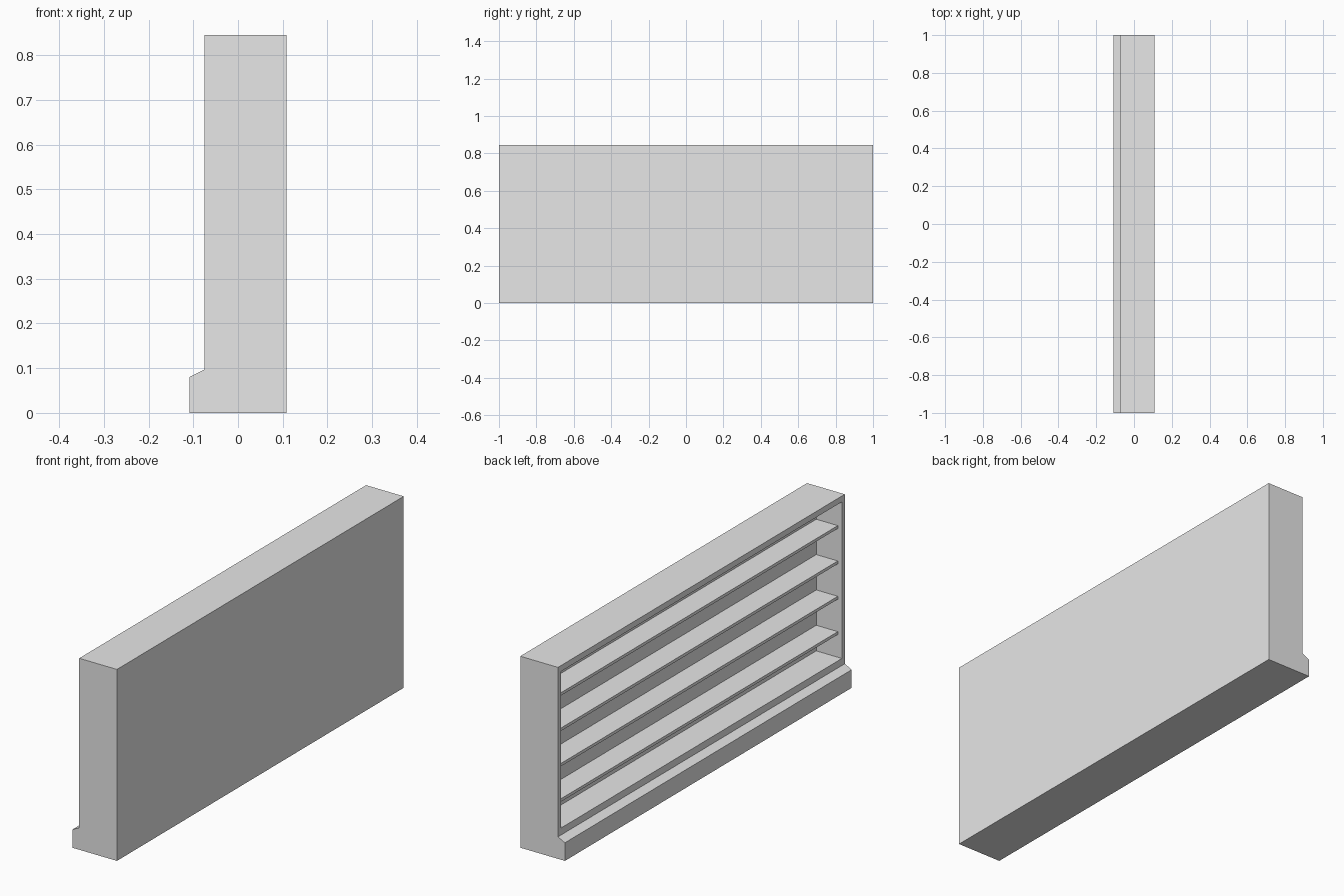
import bpy
import bmesh
from math import copysign

cube = bpy.data.objects.get("Cube")
if cube:
    bpy.data.objects.remove(cube, do_unlink=True)

grey = bpy.data.materials.new("light grey")
grey.use_nodes = True
grey.diffuse_color = (0.8, 0.8, 0.8, 1)
grey.node_tree.nodes["Principled BSDF"].inputs["Base Color"].default_value = (0.8, 0.8, 0.8, 1)

FRONT_X, BACK_X = -0.075, 0.05      # open face and rear of the recess
HALF_Y = 0.98                       # half length of the recess
FLOOR_Z, CEILING_Z = 0.128, 0.819


def add_object(name, bm):
    mesh = bpy.data.meshes.new(name)
    bm.to_mesh(mesh)
    bm.free()
    mesh.materials.append(grey)
    obj = bpy.data.objects.new(name, mesh)
    bpy.context.collection.objects.link(obj)
    return obj


def extrude_profile(points, half_length):
    """Solid with an x-z outline, running along y."""
    bm = bmesh.new()
    outline = bm.faces.new([bm.verts.new((x, -half_length, z)) for x, z in points])
    far = bmesh.ops.extrude_face_region(bm, geom=[outline])["geom"]
    for v in far:
        if isinstance(v, bmesh.types.BMVert):
            v.co.y = half_length
    # The outline face is kept only if the extrusion did not consume it
    if not any(all(v.co.y < 0 for v in f.verts) for f in bm.faces):
        bmesh.ops.holes_fill(bm, edges=bm.edges)
    bmesh.ops.recalc_face_normals(bm, faces=bm.faces)
    return bm


# Cabinet body with a sloped plinth ledge along the open side
bm = extrude_profile([(0.109, 0), (0.109, 0.845), (FRONT_X, 0.845),
                      (FRONT_X, 0.097), (-0.109, 0.08), (-0.109, 0)], 1.0)
bm.normal_update()
opening = next(f for f in bm.faces
               if f.normal.x < -0.99 and f.calc_center_median().z > 0.2)

# Frame around the opening
bmesh.ops.inset_individual(bm, faces=[opening], thickness=0.02)
middle = opening.calc_center_median().z
for v in opening.verts:
    v.co.y = copysign(HALF_Y, v.co.y)
    v.co.z = CEILING_Z if v.co.z > middle else FLOOR_Z

# Recess behind the frame
bmesh.ops.inset_individual(bm, faces=[opening], thickness=0.0)
for v in opening.verts:
    v.co.x = BACK_X
add_object("cabinet_body", bm)

# Shelves, set slightly back from the frame
for i in range(4):
    top = 0.241 + i * 0.156
    bm = extrude_profile([(BACK_X, top - 0.013), (BACK_X, top),
                          (-0.055, top), (-0.055, top - 0.013)], HALF_Y)
    add_object(f"shelf_{i + 1}", bm)
